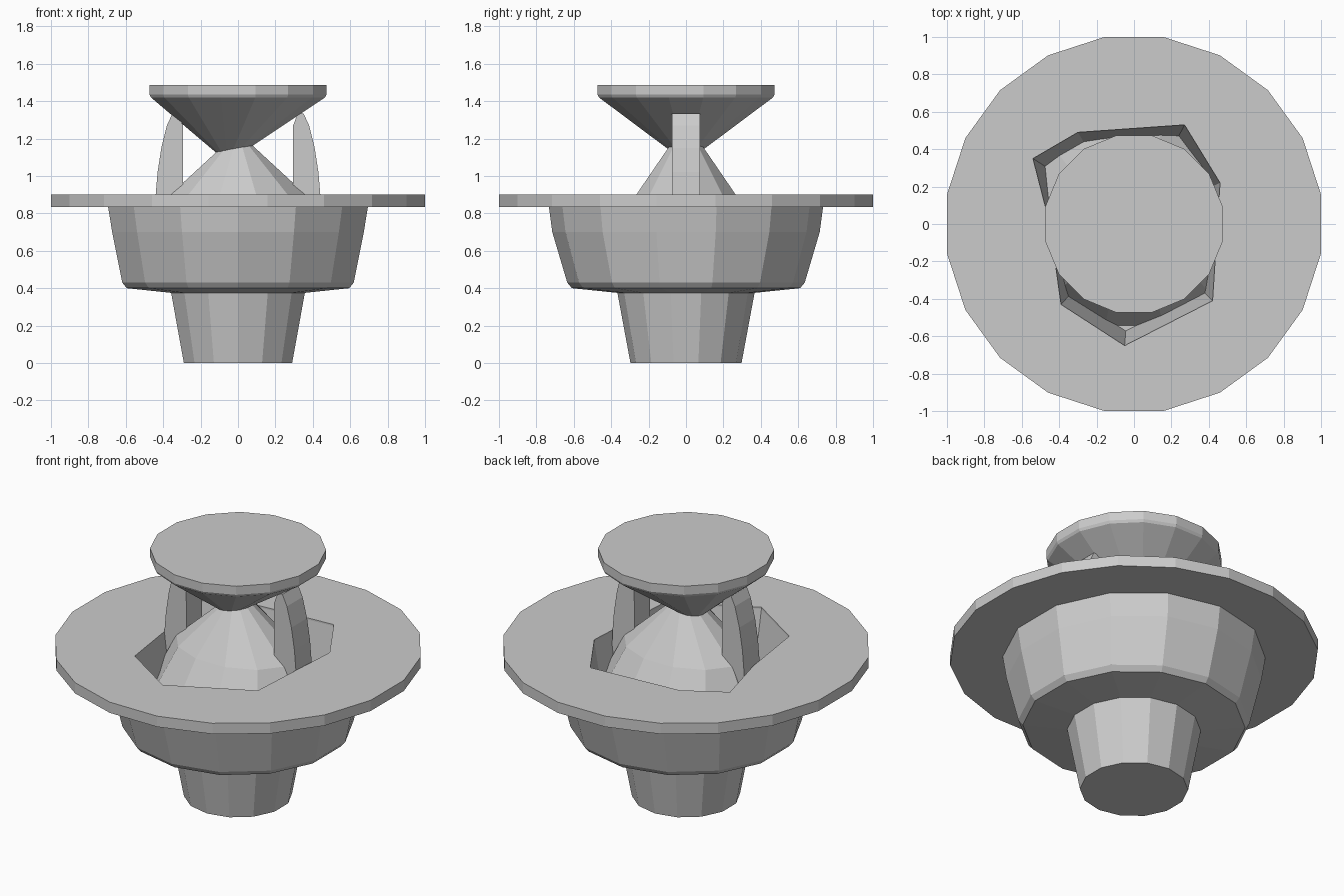
import bpy, bmesh
from math import cos, sin, pi

if "Cube" in bpy.data.objects:
    bpy.data.objects.remove(bpy.data.objects["Cube"])


def make(name, rings):
    """Closed solid from stacked rings of points (all the same count)."""
    bm = bmesh.new()
    vs = [[bm.verts.new(p) for p in r] for r in rings]
    n = len(vs[0])
    for a, b in zip(vs, vs[1:]):
        for i in range(n):
            j = (i + 1) % n
            bm.faces.new((a[i], a[j], b[j], b[i]))
    bm.faces.new(vs[0][::-1])
    bm.faces.new(vs[-1])
    bmesh.ops.recalc_face_normals(bm, faces=bm.faces)
    me = bpy.data.meshes.new(name)
    bm.to_mesh(me)
    bm.free()
    ob = bpy.data.objects.new(name, me)
    bpy.context.collection.objects.link(ob)
    return ob


def turned(name, n, profile):
    """Faceted turned part; profile rows are (rx, ry, z, centre x)."""
    def ring(rx, ry, z, cx=0):
        return [(cx + rx * cos(2 * pi * (i + .5) / n),
                 ry * sin(2 * pi * (i + .5) / n), z) for i in range(n)]
    return make(name, [ring(*p) for p in profile])


def cut(ob, cutter):
    m = ob.modifiers.new("opening", 'BOOLEAN')
    m.operation = 'DIFFERENCE'
    m.solver = 'EXACT'
    m.object = cutter


# tapered foot
turned("foot", 14, [(.297, .297, 0), (.375, .375, .42)])

# bowl under the flange, slightly domed underside
bowl = turned("bowl", 14, [(.32, .32, .37), (.61, .61, .40), (.635, .635, .43),
                           (.69, .715, .70), (.715, .735, .85)])

# wide flat flange
flange = turned("flange", 20, [(1.012, 1.012, .835), (1.012, 1.012, .90)])

# irregular opening through flange and bowl
HOLE = [(-.39, -.43), (-.05, -.65), (.42, -.41), (.46, .22),
        (.27, .53), (-.30, .49), (-.54, .35), (-.45, 0)]
opening = make("opening_cutter", [[(x * s, y * s, z) for x, y in HOLE]
                                  for s, z in ((.88, .45), (1, .89), (1, 1))])
opening.hide_render = True
opening.hide_viewport = True
opening.display_type = 'WIRE'
cut(bowl, opening)
cut(flange, opening)

# inner cone rising through the opening
turned("inner_cone", 12, [(.61, .58, .42), (.375, .275, .90), (.05, .07, 1.19)])

# inverted cone cap with thin rim
turned("cap", 16, [(.045, .045, 1.105, -.05), (.475, .475, 1.42, 0),
                   (.483, .483, 1.435, 0), (.483, .483, 1.487, 0)])

# two curved posts carrying the cap
POST = [(.29, .50), (.45, .50), (.44, .90), (.43, 1.02), (.41, 1.15),
        (.38, 1.27), (.35, 1.335), (.32, 1.335), (.295, 1.27)]
for side, label in ((-1, "left"), (1, "right")):
    make(label + "_post", [[(side * x, y, z) for x, z in POST]
                           for y in (-.075, .075)])
